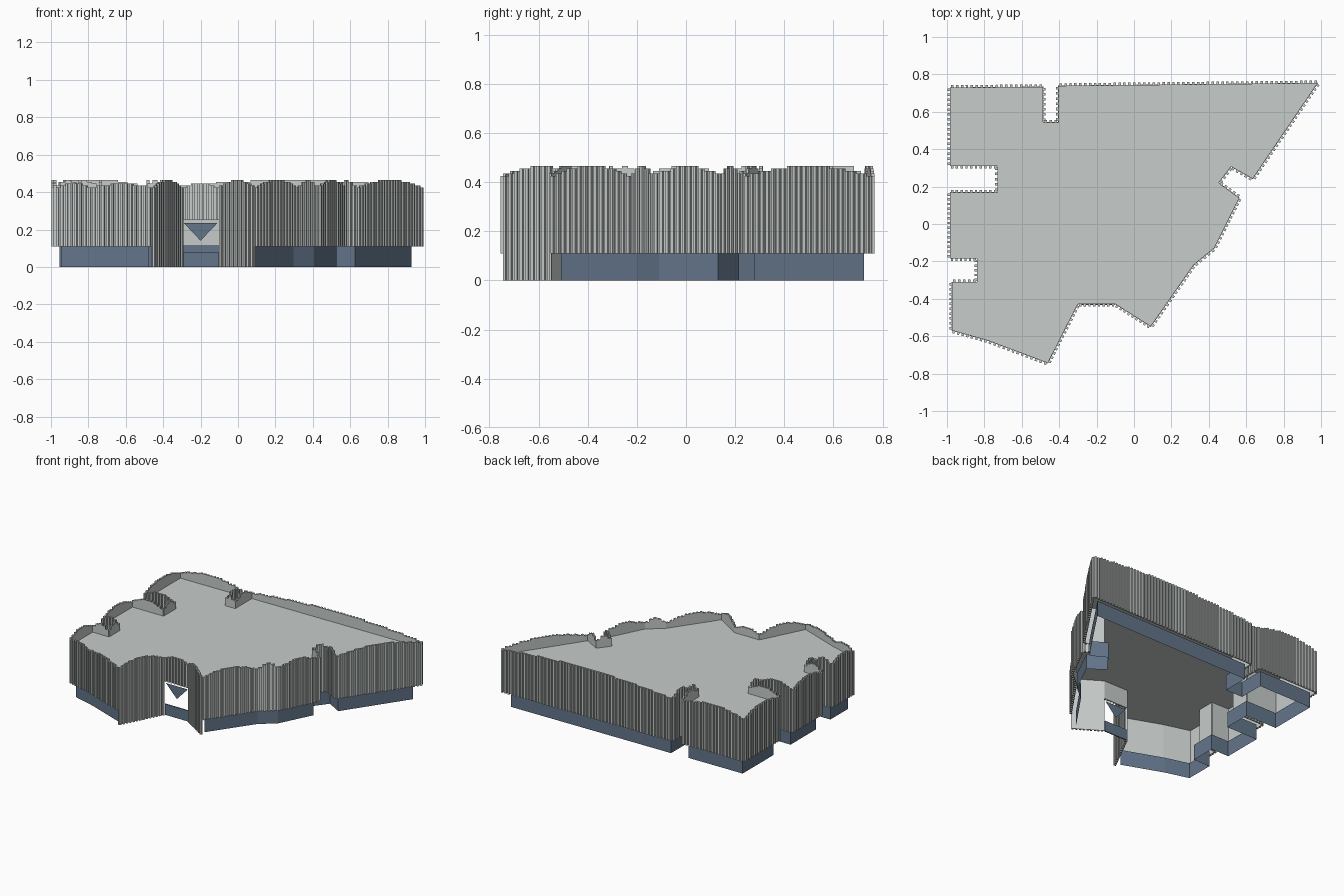
import bpy, bmesh, math
from mathutils import Vector

if "Cube" in bpy.data.objects:
    bpy.data.objects.remove(bpy.data.objects["Cube"])

# Footprint, clockwise from the back left corner
PLAN = [Vector(p) for p in [
    (-0.985, 0.73), (-0.485, 0.735), (-0.485, 0.545), (-0.405, 0.545),
    (-0.405, 0.74), (0.985, 0.755), (0.635, 0.24), (0.52, 0.305),
    (0.455, 0.22), (0.565, 0.14), (0.43, -0.13), (0.32, -0.22),
    (0.09, -0.55), (-0.10, -0.43), (-0.30, -0.43), (-0.46, -0.745),
    (-0.78, -0.625), (-0.975, -0.57), (-0.975, -0.31), (-0.84, -0.31),
    (-0.84, -0.185), (-0.985, -0.185), (-0.985, 0.17), (-0.73, 0.17),
    (-0.73, 0.31), (-0.985, 0.31)]]
N = len(PLAN)
ENTRANCE = 13                 # edge holding the entrance opening
FLANKS = (12, 14)             # walls beside it that reach the ground
FRONT_LEFT = (15, 16)         # lower parapet
PITCH, DEPTH, ROOF_Z = 0.026, 0.012, 0.385


def material(name, rgb):
    m = bpy.data.materials.new(name)
    m.diffuse_color = (*rgb, 1)
    m.use_nodes = True
    m.node_tree.nodes["Principled BSDF"].inputs["Base Color"].default_value = m.diffuse_color
    return m


cladding = material("pale grey cladding", (0.57, 0.61, 0.60))
glazing = material("slate blue glass", (0.125, 0.178, 0.255))


def finish(name, bm, mat):
    me = bpy.data.meshes.new(name)
    bm.to_mesh(me)
    bm.free()
    me.materials.append(mat)
    ob = bpy.data.objects.new(name, me)
    bpy.context.collection.objects.link(ob)
    return ob


def prism(bm, a, b, out, d0, d1, z0, z1):
    """Upright block along a-b, from depth d0 to d1 along the outward normal."""
    ring = [a + out * d0, b + out * d0, b + out * d1, a + out * d1]
    lo = [bm.verts.new((p.x, p.y, z0)) for p in ring]
    hi = [bm.verts.new((p.x, p.y, z1)) for p in ring]
    faces = [bm.faces.new(lo), bm.faces.new(hi)]
    for i in range(4):
        j = (i + 1) % 4
        faces.append(bm.faces.new((lo[i], lo[j], hi[j], hi[i])))
    bmesh.ops.recalc_face_normals(bm, faces=faces)


def outward(i):
    d = (PLAN[(i + 1) % N] - PLAN[i % N]).normalized()
    return Vector((-d.y, d.x))


def inset(i, dist):
    n0, n1 = outward(i - 1), outward(i)
    return PLAN[i % N] - (n0 + n1) * dist / (1 + n0.dot(n1))


# Ribbed walls whose parapet steps up towards the middle of each side
ribs, liner = bmesh.new(), bmesh.new()
for i in range(N):
    a, b, out = PLAN[i], PLAN[(i + 1) % N], outward(i)
    cells = max(3, round((b - a).length / PITCH))
    low = 0.25 if i == ENTRANCE else 0.0 if i in FLANKS else 0.11
    rise = 0.02 if i in FRONT_LEFT + (ENTRANCE,) else 0.04
    for k in range(cells):
        t = (k + 0.5) / cells
        top = 0.425 + round(rise * math.sin(math.pi * t), 2)
        p, q = a.lerp(b, k / cells), a.lerp(b, (k + 1) / cells)
        prism(liner, p, q, out, -0.004, 0, low, top)
        prism(ribs, p.lerp(q, 0.25), p.lerp(q, 0.75), out, 0, DEPTH, low, top)
finish("wall_ribs", ribs, cladding)
finish("wall_liner", liner, cladding)

# Flat roof sunk behind the parapet
bm = bmesh.new()
bm.faces.new([bm.verts.new((p.x, p.y, ROOF_Z)) for p in reversed(PLAN)])
finish("roof", bm, cladding)

# Recessed ground floor glazing, open at the entrance
bm = bmesh.new()
path = [inset(i, 0.03) for i in range(15, 15 + N - 2)]
lo = [bm.verts.new((p.x, p.y, 0)) for p in path]
hi = [bm.verts.new((p.x, p.y, 0.115)) for p in path]
for k in range(len(path) - 1):
    bm.faces.new((lo[k + 1], lo[k], hi[k], hi[k + 1]))
finish("ground_floor_glazing", bm, glazing)

# Low entrance screen and hanging triangular window
bm = bmesh.new()
prism(bm, Vector((-0.105, -0.43)), Vector((-0.295, -0.43)), Vector((0, -1)), -0.004, 0.004, 0, 0.08)
finish("entrance_screen", bm, glazing)
bm = bmesh.new()
bm.faces.new([bm.verts.new((x, -0.43, z)) for x, z in ((-0.2, 0.14), (-0.11, 0.235), (-0.29, 0.235))])
finish("triangular_window", bm, glazing)
